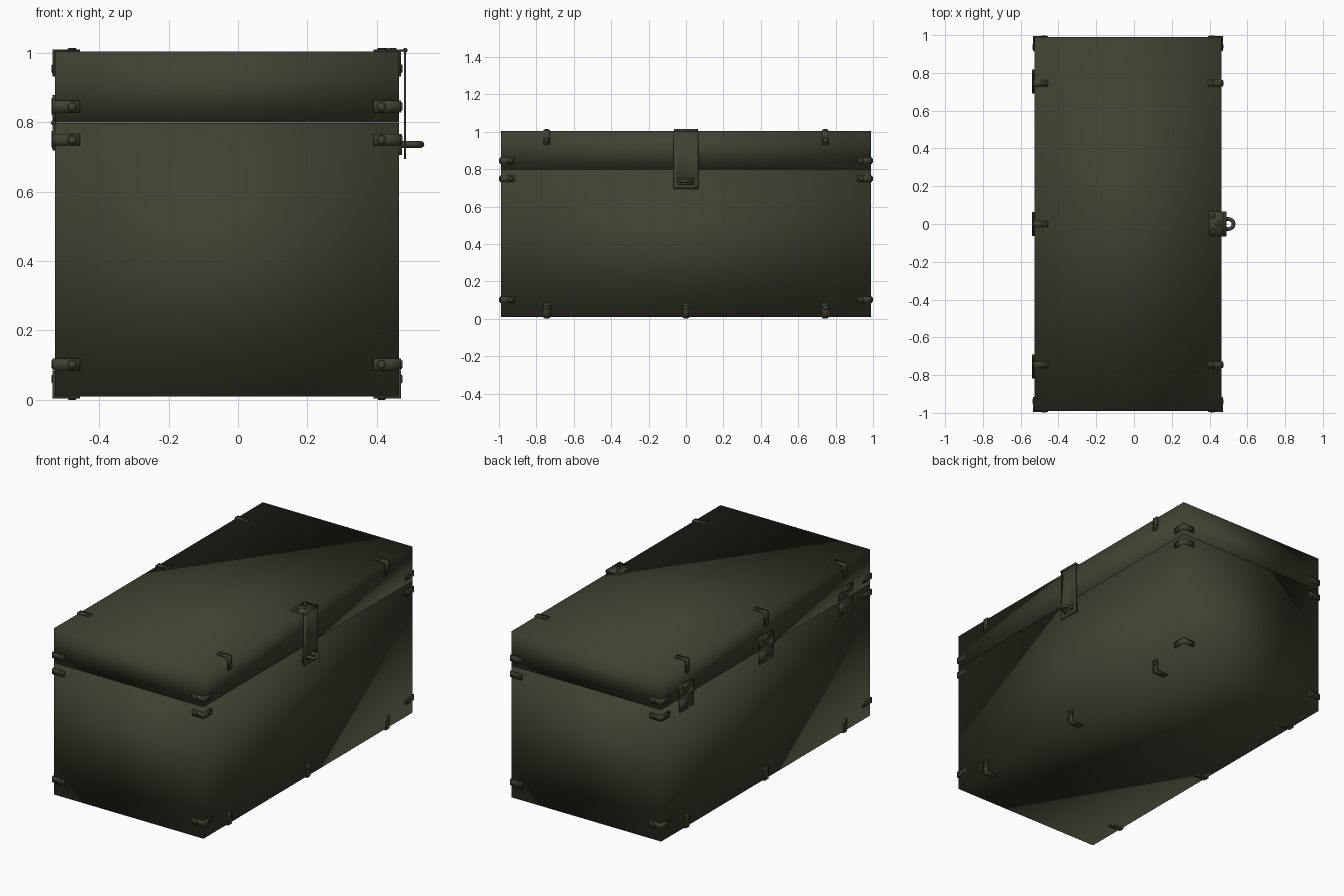
import bpy, bmesh, math
from mathutils import Vector, Matrix

if "Cube" in bpy.data.objects:
    bpy.data.objects.remove(bpy.data.objects["Cube"])

X0, X1, Y, Z0, ZS, Z1 = -0.528, 0.464, 0.989, 0.01, 0.798, 1.004
T, LEG, W = 0.006, 0.073, 0.034          # bracket thickness, leg length, width

olive = bpy.data.materials.new("dark_olive")
olive.diffuse_color = (0.052, 0.052, 0.031, 1)
olive.use_nodes = True
olive.node_tree.nodes["Principled BSDF"].inputs["Base Color"].default_value = olive.diffuse_color


def finish(name, bm):
    bmesh.ops.recalc_face_normals(bm, faces=bm.faces)
    me = bpy.data.meshes.new(name)
    bm.to_mesh(me)
    bm.free()
    me.materials.append(olive)
    for p in me.polygons:
        p.use_smooth = True
    ob = bpy.data.objects.new(name, me)
    bpy.context.collection.objects.link(ob)
    return ob


def box(bm, lo, hi):
    lo, hi = Vector(lo), Vector(hi)
    m = Matrix.Translation((lo + hi) / 2) @ Matrix.Diagonal((*(hi - lo), 1))
    bmesh.ops.create_cube(bm, size=1, matrix=m)


def cyl(bm, centre, axis, r, depth, r2=None, n=12):
    rot = Vector((0, 0, 1)).rotation_difference(Vector(axis)).to_matrix().to_4x4()
    bmesh.ops.create_cone(bm, cap_ends=True, segments=n, radius1=r,
                          radius2=r if r2 is None else r2, depth=depth,
                          matrix=Matrix.Translation(centre) @ rot)


def rivet(bm, base, axis):
    a = Vector(axis)
    cyl(bm, Vector(base) + a * 0.002, a, 0.013, 0.004, 0.010)


def bracket(bm, corner, a, b):
    """L strap folded over the edge where faces with normals a and b meet."""
    c, a, b = Vector(corner), Vector(a), Vector(b)
    w = a.cross(b) * W
    prof = [(T, T), (T, -LEG), (0, -LEG), (0, 0), (-LEG, 0), (-LEG, T)]
    face = bm.faces.new([bm.verts.new(c + a * p + b * q - w / 2) for p, q in prof])
    ext = bmesh.ops.extrude_face_region(bm, geom=[face], use_keep_orig=True)
    bmesh.ops.translate(bm, vec=w, verts=[v for v in ext["geom"]
                                          if isinstance(v, bmesh.types.BMVert)])
    rivet(bm, c + a * T - b * 0.05, a)
    rivet(bm, c + b * T - a * 0.05, b)


# Chest body and lid
for name, lo, hi in (("chest_body", Z0, ZS - 0.001), ("chest_lid", ZS + 0.001, Z1)):
    bm = bmesh.new()
    box(bm, (X0, -Y, lo), (X1, Y, hi))
    finish(name, bm)

# Corner brackets round the four upright edges
bm = bmesh.new()
for z in (0.102, 0.749, 0.845):
    for x, sx in ((X0, -1), (X1, 1)):
        for sy in (-1, 1):
            bracket(bm, (x, sy * Y, z), (sx, 0, 0), (0, sy, 0))
finish("corner_brackets", bm)

# Brackets along the long top and bottom edges
bm = bmesh.new()
for x, sx in ((X0, -1), (X1, 1)):
    for y in (-0.745, 0, 0.745):
        bracket(bm, (x, y, Z0), (sx, 0, 0), (0, 0, -1))
        if sx < 0 or y:                  # hasp takes the middle place
            bracket(bm, (x, y, Z1), (sx, 0, 0), (0, 0, 1))
finish("edge_brackets", bm)

# Three lid hinges
bm = bmesh.new()
for y in (-0.755, 0, 0.755):
    for s in (-1, 1):
        z = sorted((ZS + s * 0.006, ZS + s * 0.08))
        box(bm, (X0 - T, y - 0.064, z[0]), (X0, y + 0.064, z[1]))
        for dy, dz in ((-0.042, 0.06), (0.042, 0.06), (0, 0.035)):
            rivet(bm, (X0 - T, y + dy, ZS + s * dz), (-1, 0, 0))
    cyl(bm, (X0 - 0.003, y, ZS), (0, 1, 0), 0.008, 0.128)
finish("lid_hinges", bm)

# Hasp: top plate, barrel and rivets
bm = bmesh.new()
box(bm, (0.397, -0.065, Z1), (0.48, 0.065, Z1 + T))
for x, y in ((0.42, -0.042), (0.42, 0.042), (0.445, 0)):
    rivet(bm, (x, y, Z1 + T), (0, 0, 1))
cyl(bm, (0.482, 0, Z1 + 0.003), (0, 1, 0), 0.007, 0.13)
finish("hasp_plate", bm)

# Hanging strap with a slot for the staple
bm = bmesh.new()
ys, zs = (-0.066, -0.042, 0.042, 0.066), (0.694, 0.719, 0.752, 1.003)
grid = [[bm.verts.new((0.479, y, z)) for z in zs] for y in ys]
for i in range(3):
    for j in range(3):
        if (i, j) != (1, 1):
            bm.faces.new((grid[i][j], grid[i + 1][j],
                          grid[i + 1][j + 1], grid[i][j + 1]))
ext = bmesh.ops.extrude_face_region(bm, geom=bm.faces[:], use_keep_orig=True)
bmesh.ops.translate(bm, vec=(0.005, 0, 0), verts=[v for v in ext["geom"]
                                                  if isinstance(v, bmesh.types.BMVert)])
finish("hasp_strap", bm)

# Staple base plate
bm = bmesh.new()
box(bm, (X1, -0.055, 0.705), (X1 + 0.008, 0.055, 0.765))
finish("staple_plate", bm)

# Staple loop
path = [(0.466, -0.026)] + [(0.501 + 0.026 * math.cos(t), 0.026 * math.sin(t))
        for t in (math.pi * (k / 10 - 0.5) for k in range(11))] + [(0.466, 0.026)]
cu = bpy.data.curves.new("staple_loop", "CURVE")
cu.dimensions = "3D"
cu.bevel_depth, cu.bevel_resolution, cu.use_fill_caps = 0.010, 2, True
sp = cu.splines.new("POLY")
sp.points.add(len(path) - 1)
for p, (x, y) in zip(sp.points, path):
    p.co = (x, y, 0.736, 1)
cu.materials.append(olive)
loop = bpy.data.objects.new("staple_loop", cu)
bpy.context.collection.objects.link(loop)
bpy.context.view_layer.objects.active = loop
loop.select_set(True)
bpy.ops.object.convert(target="MESH")
bpy.ops.object.shade_smooth()
